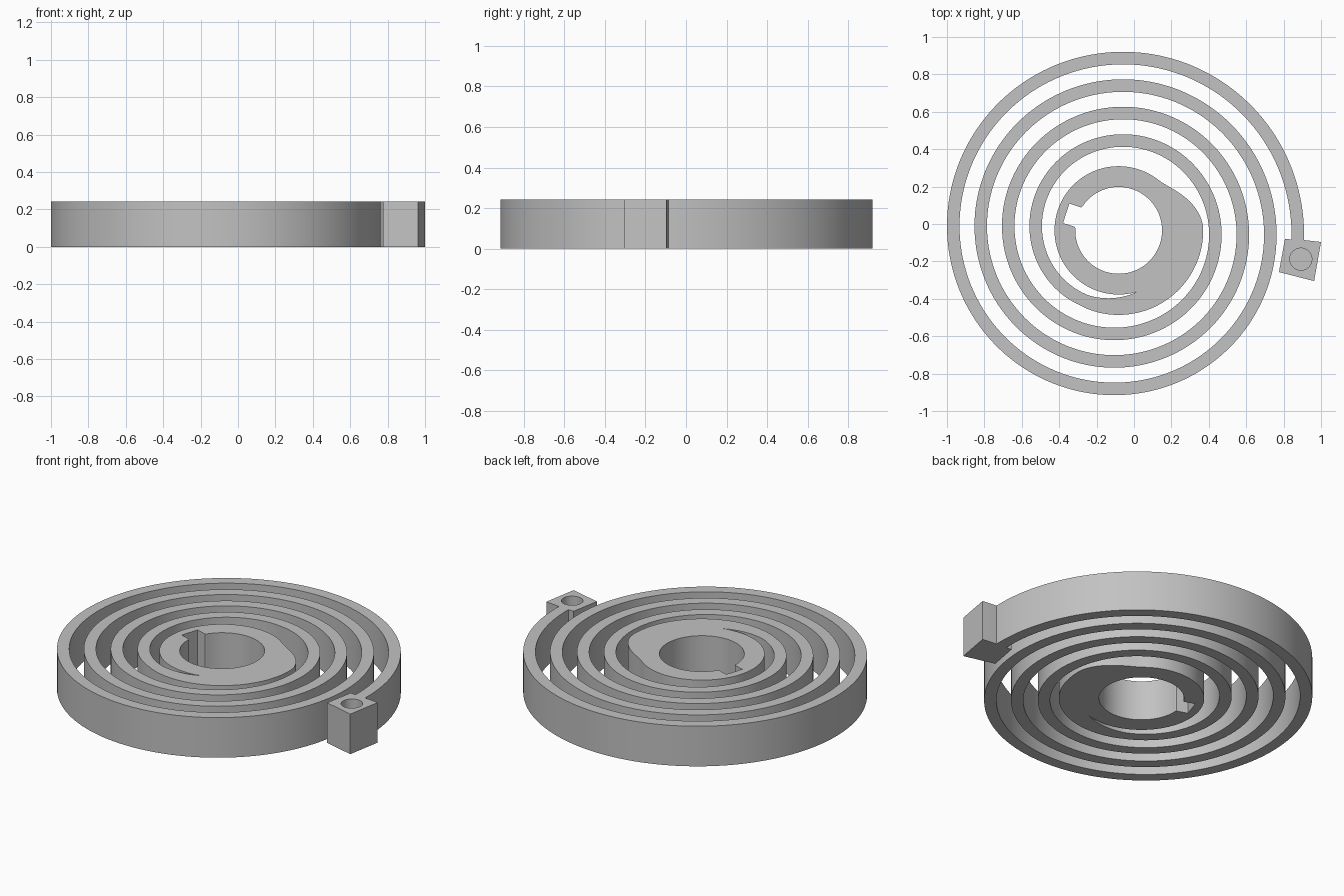
import bpy
import bmesh
import math

if "Cube" in bpy.data.objects:
    bpy.data.objects.remove(bpy.data.objects["Cube"])

HEIGHT = 0.242
CX, CY = -0.082, -0.034          # spiral centre
STEP = 1.5                       # degrees between cross-sections
BORE, HUB = 0.232, 0.343         # hub radii
LOBE = 0.452                     # radius of the cam-shaped lobe
PITCH, BAND = 0.147, 0.067       # spiral pitch and band width
BAND_END, SLIT_END, LOBE_END = 1325, 1366.5, 1492.5

grey = bpy.data.materials.new("plain_grey")
grey.use_nodes = True
grey.diffuse_color = (0.54, 0.54, 0.54, 1)
grey.node_tree.nodes["Principled BSDF"].inputs["Base Color"].default_value = (0.54, 0.54, 0.54, 1)


def polar(r, deg):
    a = math.radians(deg)
    return (CX + r * math.cos(a), CY + r * math.sin(a), 0)


def bore_radius(deg):
    """Round bore with a square keyway at 162 degrees."""
    d = math.radians(abs(deg - 162))
    if d > math.radians(14):
        return BORE
    return max(BORE, min(0.295 / math.cos(d), 0.0547 / max(math.sin(d), 1e-6)))


def outer_radius(a):
    """Spiral, then constant lobe, then a smooth blend into the hub."""
    if a <= 1440:
        spiral = 0.991 - PITCH * a / 360
        return spiral if a < BAND_END else LOBE
    t = (LOBE_END - a) / (LOBE_END - 1440)
    return HUB + (LOBE - HUB) * t * t * (3 - 2 * t)


def inner_radius(a):
    if a < BAND_END:
        return outer_radius(a) - BAND
    if a < SLIT_END:
        t = (a - BAND_END) / (SLIT_END - BAND_END)
        start = 0.991 - PITCH * BAND_END / 360 - BAND
        return start + (HUB - start) * t
    return HUB


def add_strip(bm, angles, inner, outer):
    """Flat ribbon of quads between two radius functions."""
    rows = [(bm.verts.new(polar(inner(a), a)), bm.verts.new(polar(outer(a), a))) for a in angles]
    for (i0, o0), (i1, o1) in zip(rows, rows[1:]):
        bm.faces.new((i0, o0, o1, i1))


def finish(bm, name):
    """Extrude the flat outline into a solid and make it an object."""
    bmesh.ops.remove_doubles(bm, verts=bm.verts, dist=1e-4)
    res = bmesh.ops.extrude_face_region(bm, geom=bm.faces[:], use_keep_orig=True)
    top = [v for v in res["geom"] if isinstance(v, bmesh.types.BMVert)]
    bmesh.ops.translate(bm, verts=top, vec=(0, 0, HEIGHT))
    bmesh.ops.recalc_face_normals(bm, faces=bm.faces)
    mesh = bpy.data.meshes.new(name)
    bm.to_mesh(mesh)
    bm.free()
    mesh.materials.append(grey)
    obj = bpy.data.objects.new(name, mesh)
    bpy.context.collection.objects.link(obj)
    return obj


def activate(obj):
    bpy.ops.object.select_all(action='DESELECT')
    obj.select_set(True)
    bpy.context.view_layer.objects.active = obj


# Spiral band, lobe and keyed hub as one solid
bm = bmesh.new()
add_strip(bm, [i * STEP for i in range(241)], bore_radius, lambda a: HUB)
count = round((LOBE_END + 3) / STEP)
add_strip(bm, [-3 + i * STEP for i in range(count + 1)], inner_radius, outer_radius)
spring = finish(bm, "spiral_spring")

# Skewed end block, sharing its back edge with the band end
bm = bmesh.new()
corners = [(0.807, -0.080, 0), (0.775, -0.257, 0), (0.963, -0.305, 0), (1.0, -0.096, 0),
           polar(outer_radius(-3), -3), polar(inner_radius(-3), -3)]
bm.faces.new([bm.verts.new(c) for c in corners])
block = finish(bm, "end_block")

# Blind round hole in the top of the block
DEPTH = 0.15
bpy.ops.mesh.primitive_cylinder_add(vertices=48, radius=0.059, depth=DEPTH * 2,
                                    location=(0.892, -0.188, HEIGHT))
cutter = bpy.context.object
cutter.name = "hole_cutter"
cutter.hide_render = True
cutter.data.materials.append(grey)
hole = block.modifiers.new("hole", 'BOOLEAN')
hole.operation = 'DIFFERENCE'
hole.solver = 'EXACT'
hole.object = cutter
activate(block)
bpy.ops.object.modifier_apply(modifier="hole")
bpy.data.objects.remove(cutter)

for obj in (spring, block):
    activate(obj)
    bpy.ops.object.shade_smooth_by_angle(angle=math.radians(30))
